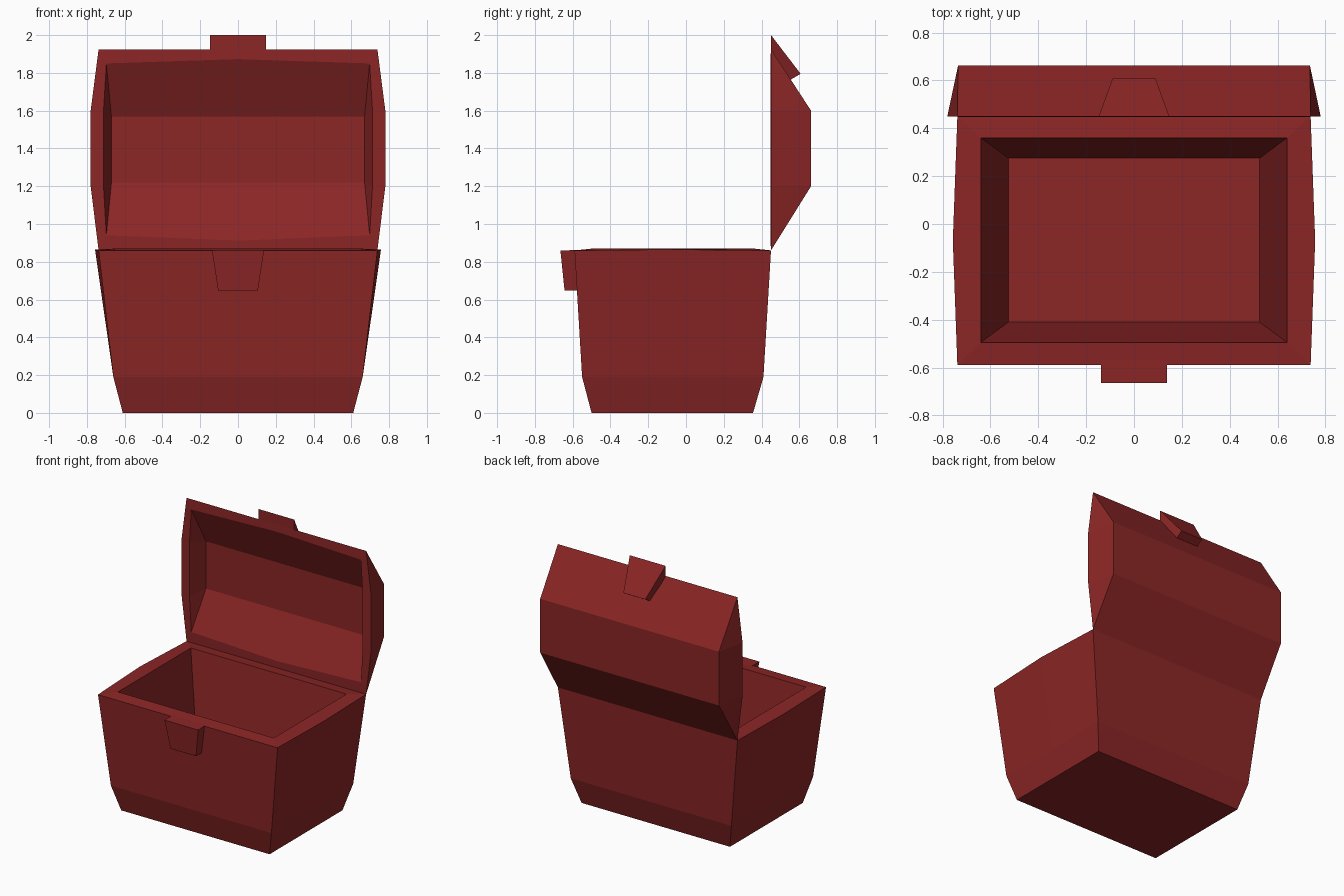
import bpy, bmesh

if "Cube" in bpy.data.objects:
    bpy.data.objects.remove(bpy.data.objects["Cube"])

red = bpy.data.materials.new("dark red")
red.diffuse_color = (0.262, 0.019, 0.019, 1)
red.use_nodes = True
red.node_tree.nodes["Principled BSDF"].inputs["Base Color"].default_value = red.diffuse_color


def loft(name, rings):
    """Skin equal-length rings in order and cap both ends."""
    bm = bmesh.new()
    vs = [[bm.verts.new(p) for p in r] for r in rings]
    n = len(rings[0])
    for a, b in zip(vs, vs[1:]):
        for i in range(n):
            j = (i + 1) % n
            bm.faces.new((a[i], a[j], b[j], b[i]))
    bm.faces.new(vs[0])
    bm.faces.new(vs[-1])
    bmesh.ops.remove_doubles(bm, verts=bm.verts, dist=1e-4)
    bmesh.ops.recalc_face_normals(bm, faces=bm.faces)
    me = bpy.data.meshes.new(name)
    bm.to_mesh(me)
    bm.free()
    me.materials.append(red)
    ob = bpy.data.objects.new(name, me)
    bpy.context.collection.objects.link(ob)
    return ob


def box_ring(z, x, y0, y1, xm=None, zm=None):
    """Horizontal ring with a mid point on each side wall."""
    ym, xm, zm = (y0 + y1) / 2, xm or x, zm or z
    return [(-x, y0, z), (x, y0, z), (xm, ym, zm),
            (x, y1, z), (-x, y1, z), (-xm, ym, zm)]


def lid_ring(y, x, z0, z1, xs, s0, s1, m0, m1):
    """Upright ring: corners (x, z0/z1), side points (xs, s0/s1), mid points m0/m1."""
    right = [(x, z0), (xs, s0), (xs, s1), (x, z1)]
    pts = [(0, m0)] + right + [(0, m1)] + [(-a, b) for a, b in reversed(right)]
    return [(a, y, b) for a, b in pts]


# chest body: tapered outside, rim, then hollow inside
loft("chest_body", [
    box_ring(0, 0.61, -0.50, 0.355),
    box_ring(0.19, 0.66, -0.55, 0.41),
    box_ring(0.86, 0.738, -0.59, 0.45, 0.757, 0.865),
    box_ring(0.87, 0.64, -0.495, 0.36),
    box_ring(0.08, 0.525, -0.41, 0.275)])

# open lid: outer shell, rim, then hollow inside
loft("lid", [
    lid_ring(0.662, 0.735, 1.2, 1.6, 0.735, 1.2, 1.6, 1.2, 1.6),
    lid_ring(0.45, 0.738, 0.86, 1.925, 0.78, 1.2, 1.6, 0.86, 1.925),
    lid_ring(0.447, 0.697, 0.94, 1.85, 0.712, 1.2, 1.6, 0.912, 1.873),
    lid_ring(0.58, 0.67, 1.22, 1.57, 0.67, 1.22, 1.57, 1.22, 1.57)])


def clasp(name, wide, w0, narrow, w1):
    """Tapered tab between two (y, z) edge pairs."""
    loft(name, [[(-w, *p[0]), (w, *p[0]), (w, *p[1]), (-w, *p[1])]
                for p, w in ((wide, w0), (narrow, w1))])


# clasp halves on the body and the lid
clasp("body_clasp", [(-0.665, 0.86), (-0.57, 0.862)], 0.138,
      [(-0.643, 0.648), (-0.56, 0.648)], 0.105)
clasp("lid_clasp", [(0.45, 2.0), (0.45, 1.90)], 0.147,
      [(0.607, 1.795), (0.55, 1.762)], 0.09)
